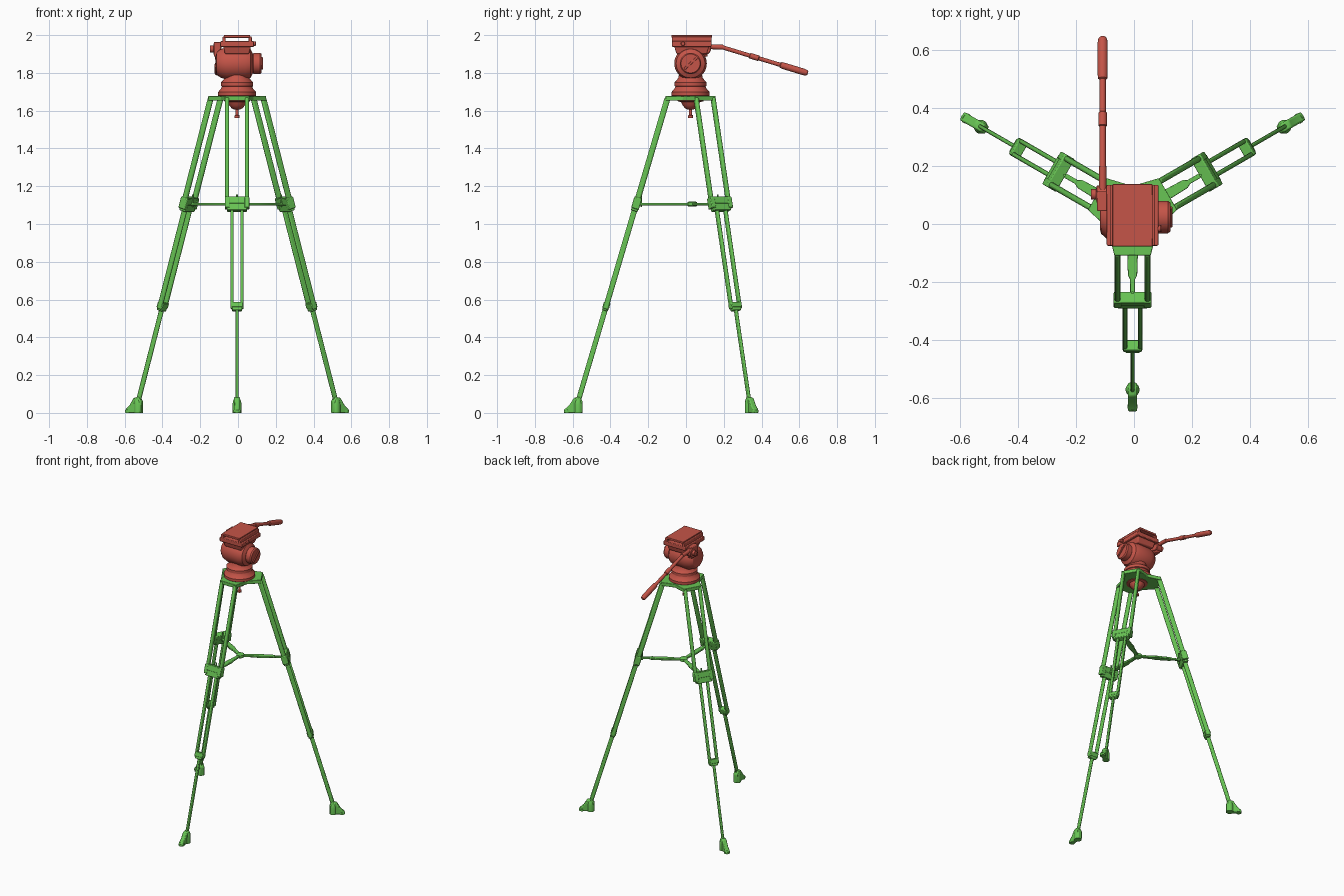
import bpy, bmesh, math
from mathutils import Vector, Matrix

if bpy.data.objects.get("Cube"):
    bpy.data.objects.remove(bpy.data.objects["Cube"])


def material(name, rgb):
    m = bpy.data.materials.new(name)
    m.use_nodes = True
    m.diffuse_color = (*rgb, 1)
    m.node_tree.nodes["Principled BSDF"].inputs["Base Color"].default_value = (*rgb, 1)
    return m


RED = material("brick red", (0.56, 0.09, 0.065))
GREEN = material("leaf green", (0.14, 0.56, 0.09))
CENTRE = {RED: Matrix.Translation((-0.005, 0.024, 0)),
          GREEN: Matrix.Translation((-0.005, 0.033, 0))}


def finish(name, bm, mat, bevel=0):
    bmesh.ops.recalc_face_normals(bm, faces=bm.faces)
    me = bpy.data.meshes.new(name)
    bm.to_mesh(me)
    bm.free()
    me.materials.append(mat)
    ob = bpy.data.objects.new(name, me)
    bpy.context.collection.objects.link(ob)
    ob.matrix_world = CENTRE[mat]
    if bevel:
        mod = ob.modifiers.new("bevel", 'BEVEL')
        mod.width, mod.segments = bevel, 2
    bpy.ops.object.select_all(action='DESELECT')
    ob.select_set(True)
    bpy.context.view_layer.objects.active = ob
    bpy.ops.object.shade_smooth_by_angle()
    return ob


def lathe(name, profile, mat, origin=(0, 0, 0), axis=(0, 0, 1), seg=32):
    """Turn (distance, radius) pairs around an axis."""
    bm = bmesh.new()
    turn = Matrix.Translation(origin) @ Vector(axis).to_track_quat('Z', 'Y').to_matrix().to_4x4()
    rings = []
    for t, r in profile:
        rings.append([bm.verts.new(turn @ Vector((r * math.cos(a), r * math.sin(a), t)))
                      for a in (2 * math.pi * i / seg for i in range(seg))])
    for lo, hi in zip(rings, rings[1:]):
        for i in range(seg):
            j = (i + 1) % seg
            bm.faces.new((lo[i], lo[j], hi[j], hi[i]))
    bm.faces.new(rings[0])
    bm.faces.new(rings[-1])
    return finish(name, bm, mat)


def box(name, size, centre, mat, rot=None, bevel=0.004, taper=1):
    bm = bmesh.new()
    bmesh.ops.create_cube(bm, size=1)
    for v in bm.verts:
        k = taper if v.co.z < 0 else 1
        v.co = Vector((v.co.x * size[0] * k, v.co.y * size[1] * k, v.co.z * size[2]))
    bm.transform(Matrix.Translation(centre) @ (rot or Matrix()))
    return finish(name, bm, mat, bevel)


def prism(name, points, shift, mat, bevel=0.003):
    """Extrude a closed outline of 3D points by a vector."""
    bm = bmesh.new()
    face = bm.faces.new([bm.verts.new(p) for p in points])
    new = bmesh.ops.extrude_face_region(bm, geom=[face])["geom"]
    bmesh.ops.translate(bm, vec=shift, verts=[g for g in new if isinstance(g, bmesh.types.BMVert)])
    return finish(name, bm, mat, bevel)


# ---- Legs: the front one is built, then turned for the other two ----
SLOPE = 0.295
TILT = Matrix.Rotation(-math.atan(SLOPE), 4, 'X')


def on_leg(z, x=0):
    return (x, -0.131 - (1.665 - z) * SLOPE, z)


def tube(name, x, top, bottom, width, depth):
    """Flat oval leg tube between two heights."""
    length = (top - bottom) * math.hypot(1, SLOPE)
    return box(name, (width, depth, length), on_leg((top + bottom) / 2, x), GREEN, TILT, width * .4)


leg = []
for side, s in (("left", 1), ("right", -1)):
    leg += [
        tube(f"upper_tube_{side}", s * .052, 1.668, 1.08, .021, .031),
        tube(f"middle_tube_{side}", s * .026, 1.14, .55, .016, .029),
        box(f"collar_clamp_{side}", (.026, .042, .06), on_leg(1.11, s * .052), GREEN, TILT),
    ]
leg += [
    box("upper_collar", (.128, .04, .04), on_leg(1.122), GREEN, TILT),
    box("upper_collar_skirt", (.106, .037, .04), on_leg(1.088), GREEN, TILT),
    box("lower_collar", (.064, .036, .03), on_leg(.57), GREEN, TILT),
    box("lower_collar_skirt", (.052, .032, .025), on_leg(.553), GREEN, TILT),
    tube("lower_tube", 0, .58, .05, .014, .027),
]

# Foot: a sloping web between a round ankle and a round toe
foot = [(.58, 0), (.68, 0), (.678, .016), (.65, .042), (.626, .08), (.596, .085), (.58, .06)]
leg += [
    prism("foot", [(-.016, -r, z) for r, z in foot], (.032, 0, 0), GREEN, .006),
    lathe("ankle", [(0, .024), (.045, .024), (.065, .02), (.08, .012)], GREEN, (0, -.604, 0)),
    lathe("toe", [(0, .018), (.014, .018), (.022, .012)], GREEN, (0, -.662, 0)),
]

# Spreader arm, flat and narrowing towards the leg
arm = [(.010, 0), (.014, .09), (.019, .12), (.016, .21), (.008, .225), (.008, .285)]
outline = [(w, -r, 1.099) for w, r in arm] + [(-w, -r, 1.099) for w, r in reversed(arm)]
leg.append(prism("spreader_arm", outline, (0, 0, .013), GREEN))
leg.append(lathe("spreader_pin", [(1.09, .005), (1.155, .005)], GREEN, (0, -.27, 0), seg=12))

for ob in leg:
    base = ob.name
    ob.name = "front_" + base
    for place, angle in (("left", 120), ("right", -120)):
        twin = ob.copy()
        twin.name = f"back_{place}_{base}"
        bpy.context.collection.objects.link(twin)
        twin.matrix_world = CENTRE[GREEN] @ Matrix.Rotation(math.radians(angle), 4, 'Z')

lathe("spreader_hub", [(1.093, .02), (1.097, .026), (1.114, .026), (1.118, .02)], GREEN)

# ---- Crown: a three-armed plate with hollowed sides ----
crown = []
for k in range(3):
    turn = Matrix.Rotation(math.radians(120 * k), 3, 'Z')
    crown += [turn @ Vector((x, y, 1.653)) for x, y in ((-.063, -.141), (.063, -.141))]
    crown.append(turn @ Matrix.Rotation(math.radians(60), 3, 'Z') @ Vector((0, -.098, 1.653)))
prism("crown", crown, (0, 0, .025), GREEN)

# ---- Levelling ball, neck and head ----
lathe("levelling_ball", [(1.605, .012), (1.612, .028), (1.628, .042), (1.645, .05), (1.65, .068),
                         (1.675, .07)], RED)
lathe("levelling_stem", [(1.562, .014), (1.575, .014), (1.577, .008), (1.61, .008)], RED, seg=16)
lathe("pan_base", [(1.675, .095), (1.68, .101), (1.698, .101), (1.706, .094), (1.718, .084),
                   (1.728, .08), (1.73, .085), (1.75, .085), (1.757, .077), (1.775, .064),
                   (1.80, .06)], RED, seg=48)
lathe("tilt_body", [(-.112, .045), (-.108, .058), (-.09, .074), (-.055, .086), (.045, .086),
                    (.072, .076), (.08, .06), (.084, .052), (.088, .056), (.122, .056),
                    (.13, .05)], RED, (0, 0, 1.85), (1, 0, 0), 48)
box("drag_knob_grip", (.008, .088, .012), (.133, 0, 1.85), RED,
    Matrix.Rotation(math.radians(42), 4, 'X'), .002)

# ---- Camera platform ----
box("platform_yoke", (.15, .19, .05), (0, .006, 1.925), RED, None, .006, .85)
box("platform_base", (.178, .21, .03), (0, .006, 1.953), RED)
for side, s in (("left", 1), ("right", -1)):
    box(f"platform_rail_{side}", (.018, .21, .032), (s * .069, .006, 1.976), RED)
box("mounting_plate", (.138, .214, .014), (0, .006, 1.993), RED, None, .002)
lathe("plate_lock", [(0, .012), (.022, .012), (.026, .009)], RED, (.075, -.04, 1.955), (1, 0, 0), 16)

# ---- Pan handle ----
HANDLE_X = -.103
lathe("handle_clamp", [(0, .026), (.004, .03), (.04, .03), (.043, .018), (.06, .018)],
      RED, (-.083, .078, 1.926), (-1, 0, 0), 24)
box("handle_bracket", (.034, .07, .078), (-.105, .055, 1.925), RED)
lathe("handle_root", [(0, .013), (.105, .013)], RED, (HANDLE_X, .07, 1.94), (0, 1, -.04), 16)
start, end = Vector((HANDLE_X, .16, 1.938)), Vector((HANDLE_X, .622, 1.798))
lathe("pan_handle", [(0, .011), (.16, .011), (.162, .015), (.208, .015), (.212, .011),
                     (.328, .011), (.332, .016), (.35, .0175), (.46, .0175), (.475, .015),
                     (.482, .009)], RED, start, end - start, 20)
